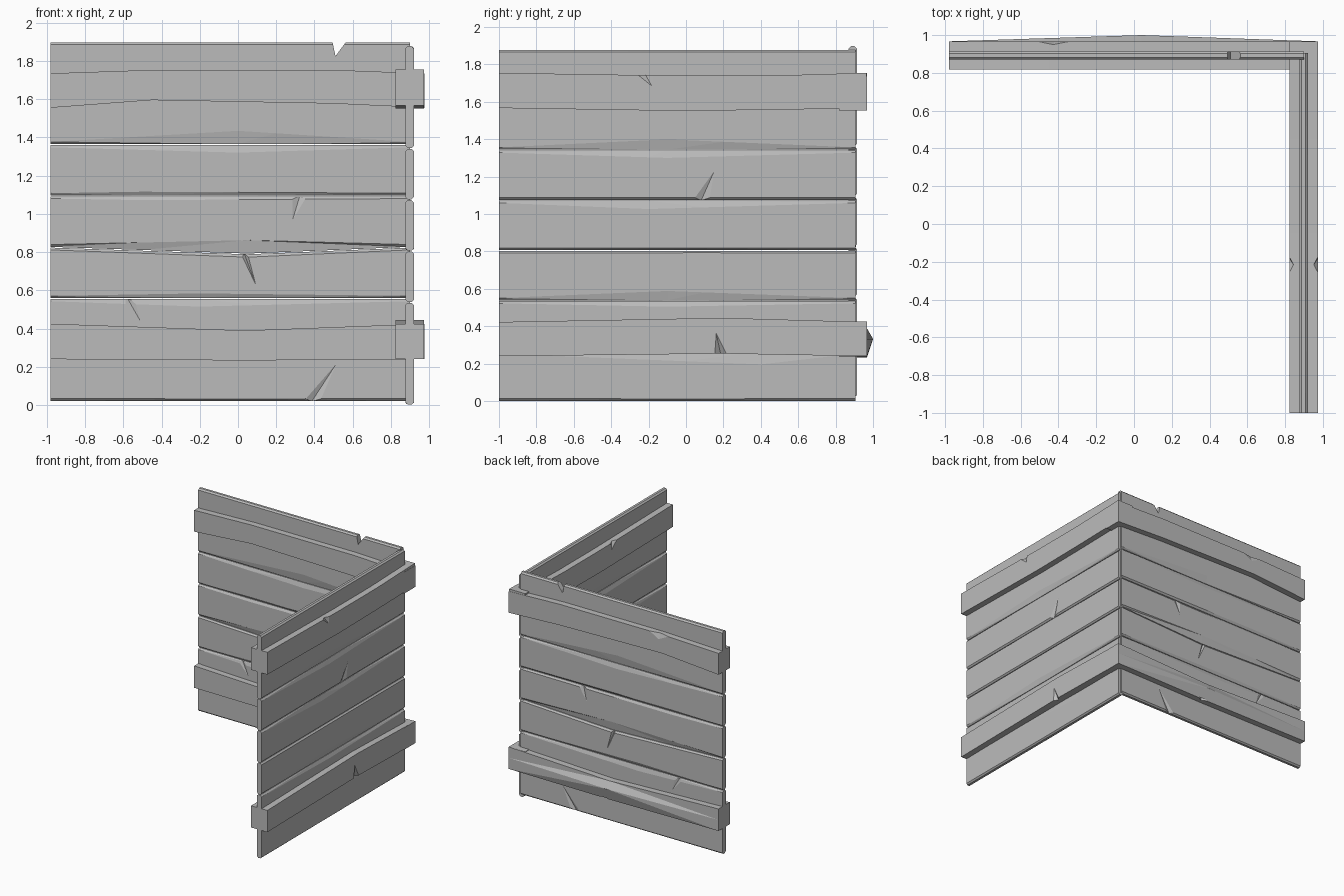
import bpy
import bmesh
from mathutils import Vector

cube = bpy.data.objects.get("Cube")
if cube:
    bpy.data.objects.remove(cube, do_unlink=True)

wood = bpy.data.materials.new("grey_wood")
wood.use_nodes = True
GREY = (0.5, 0.5, 0.5, 1)
wood.diffuse_color = GREY
wood.node_tree.nodes["Principled BSDF"].inputs["Base Color"].default_value = GREY

HALF = 0.022    # half the plank thickness
EDGE = 0.012    # depth of the worn plank edges
BEAM = 0.075    # half the beam thickness


# Wall coordinates: u along the wall, d outward, z up
def back(u, d, z):
    return Vector((u, 0.892 + d, z))


def side(u, d, z):
    return Vector((0.898 + d, u, z))


def add_object(name, bm):
    bmesh.ops.recalc_face_normals(bm, faces=bm.faces)
    mesh = bpy.data.meshes.new(name)
    bm.to_mesh(mesh)
    bm.free()
    mesh.materials.append(wood)
    obj = bpy.data.objects.new(name, mesh)
    bpy.context.collection.objects.link(obj)
    return obj


def loft(name, wall, stations):
    """Skin a closed section (d, z) along u."""
    bm = bmesh.new()
    rings = [[bm.verts.new(wall(u, d, z)) for d, z in section]
             for u, section in stations]
    n = len(rings[0])
    for r, s in zip(rings, rings[1:]):
        for i in range(n):
            j = (i + 1) % n
            bm.faces.new((r[i], r[j], s[j], s[i]))
    bm.faces.new(rings[0])
    bm.faces.new(rings[-1])
    bmesh.ops.triangulate(bm, faces=[f for f in bm.faces if len(f.verts) == 4])
    return add_object(name, bm)


def cut(obj, bm):
    cutter = add_object("cutter", bm)
    cutter.hide_render = True
    mod = obj.modifiers.new("cut", "BOOLEAN")
    mod.operation = "DIFFERENCE"
    mod.solver = "EXACT"
    mod.object = cutter
    graph = bpy.context.evaluated_depsgraph_get()
    mesh = bpy.data.meshes.new_from_object(obj.evaluated_get(graph))
    obj.modifiers.clear()
    obj.data = mesh
    bpy.data.objects.remove(cutter, do_unlink=True)


def chip(obj, wall, half, u1, u2, z, tip_u, tip_z, depth, sides=(-1, 1)):
    """Split a tapering splinter out of the face, starting at an edge."""
    for s in sides:
        face = s * (half + 0.002)
        bm = bmesh.new()
        v = [bm.verts.new(wall(*p)) for p in (
            (u1, face, z), (u2, face, z), (tip_u, face, tip_z),
            ((u1 + u2) / 2, face - s * depth, z))]
        for i in range(4):
            bm.faces.new(v[:i] + v[i + 1:])
        cut(obj, bm)


def ramp(u, start, end, peak, low, high):
    t = (u - start) / (peak - start) if u < peak else (end - u) / (end - peak)
    return low + (high - low) * max(0, t)


def planks(name, wall, start, end, base, seams):
    """Stacked planks; each seam is (peak u, wear above, wear below, sag)."""
    pitch = 0.2685
    result = []
    for i in range(len(seams) - 1):
        low, high = seams[i], seams[i + 1]
        stations = []
        for u in sorted({start, low[0], high[0], end}):
            def at(seam, k, rest):
                return ramp(u, start, end, seam[0], rest, seam[k])
            z0 = base + i * pitch + 0.002 - at(low, 3, 0)
            z1 = base + (i + 1) * pitch - 0.002 - at(high, 3, 0)
            c0, c1 = at(low, 1, 0.012), at(high, 2, 0.012)
            right = [(HALF - EDGE, z0), (HALF, z0 + c0),
                     (HALF, z1 - c1), (HALF - EDGE, z1)]
            stations.append((u, right + [(-d, z) for d, z in reversed(right)]))
        result.append(loft(f"{name}_plank_{i + 1}", wall, stations))
    return result


def beam(name, wall, start, end, z0, z1, waves, bulge=0):
    """Square beam; each wave is (u, bottom shift, top shift)."""
    stations = []
    for u, lo, hi in [(start, 0, 0)] + waves + [(end, 0, 0)]:
        out = BEAM + (bulge if u not in (start, end) else 0)
        stations.append((u, [(-BEAM, z0 + lo), (BEAM, z0 + lo),
                             (out, (z0 + z1) / 2),
                             (BEAM, z1 + hi), (-BEAM, z1 + hi)]))
    return loft(name, wall, stations)


# Back wall planks
back_planks = planks("back", back, -0.98, 0.9, 0.02, [
    (0.0, 0.01, 0.01, 0), (0.1, 0.03, 0.04, 0), (-0.2, 0.025, 0.04, 0),
    (0.05, 0.07, 0.015, 0.035), (-0.5, 0.02, 0.02, 0),
    (0.0, 0.07, 0.04, 0), (0.2, 0.03, 0.03, 0), (-0.3, 0.01, 0.012, 0)])

# Side wall planks
side_planks = planks("side", side, -1.0, 0.905, 0.0, [
    (0.0, 0.01, 0.01, 0), (0.4, 0.03, 0.07, 0), (-0.1, 0.05, 0.03, 0),
    (0.1, 0.01, 0.01, 0), (-0.2, 0.012, 0.045, 0),
    (-0.1, 0.055, 0.04, 0), (0.2, 0.03, 0.03, 0), (0.0, 0.01, 0.01, 0)])

# Cross beams through both walls
back_low = beam("back_lower_beam", back, -0.98, 0.975, 0.24, 0.425,
                [(0.04, -0.007, -0.035)], 0.033)
back_high = beam("back_upper_beam", back, -0.98, 0.975, 1.555, 1.735,
                 [(-0.45, 0.04, 0.018), (0.5, 0.022, 0.018)])
side_low = beam("side_lower_beam", side, -1.0, 0.965, 0.24, 0.423,
                [(0.2, 0.014, 0.022)])
side_high = beam("side_upper_beam", side, -1.0, 0.965, 1.567, 1.755,
                 [(-0.05, -0.015, -0.015), (0.45, -0.01, -0.015)])

# V notch in the top of the back wall
bm = bmesh.new()
shape = [bm.verts.new(back(u, -0.1, z))
         for u, z in ((0.49, 1.92), (0.58, 1.92), (0.51, 1.825))]
cap = bm.faces.new(shape)
bm.faces.new([bm.verts.new(v.co) for v in shape])
ext = bmesh.ops.extrude_face_region(bm, geom=[cap])
bmesh.ops.translate(bm, vec=(0, 0.2, 0),
                    verts=[g for g in ext["geom"] if isinstance(g, bmesh.types.BMVert)])
bmesh.ops.remove_doubles(bm, verts=bm.verts, dist=0.0001)
cut(back_planks[6], bm)

# Splinters in the planks
chip(back_planks[0], back, HALF, 0.33, 0.43, 0.01, 0.53, 0.24, 0.018)
chip(back_planks[1], back, HALF, -0.63, -0.54, 0.57, -0.5, 0.42, 0.016)
chip(back_planks[2], back, HALF, 0.01, 0.05, 0.8, 0.1, 0.61, 0.02)
chip(back_planks[3], back, HALF, 0.28, 0.37, 1.1, 0.28, 0.95, 0.016)
chip(side_planks[4], side, HALF, 0.03, 0.13, 1.07, 0.16, 1.25, 0.018)

# Splinters in the beams
chip(back_low, back, BEAM, 0.04, 0.14, 0.22, 0.1, 0.34, 0.03, (1,))
chip(back_high, back, BEAM, -0.56, -0.3, 1.77, -0.42, 1.7, 0.025, (1,))
chip(side_low, side, BEAM, 0.15, 0.23, 0.23, 0.16, 0.37, 0.035)
chip(side_high, side, BEAM, -0.28, -0.17, 1.76, -0.18, 1.68, 0.03)
